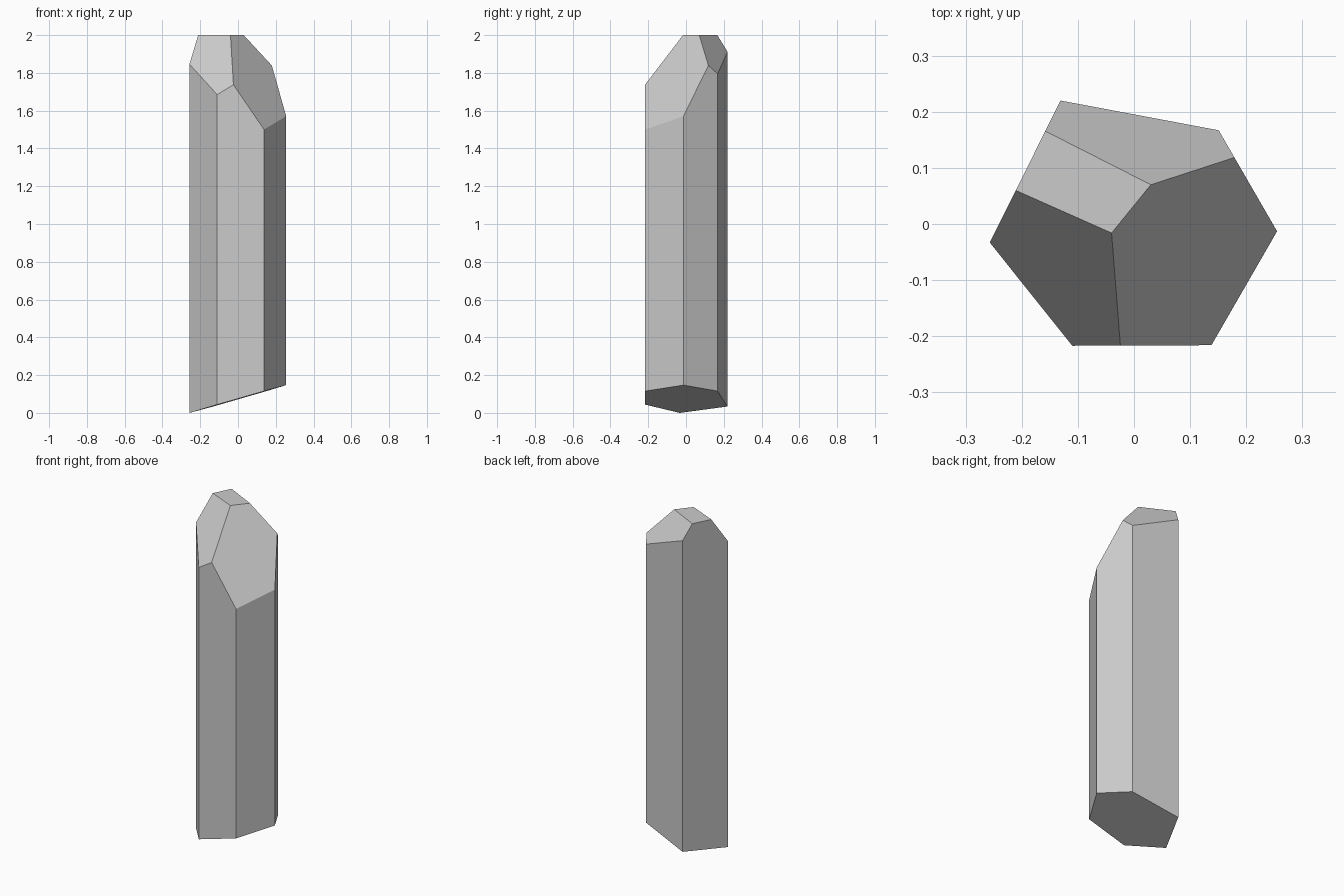
import bpy, bmesh
from mathutils import Vector

if "Cube" in bpy.data.objects:
    bpy.data.objects.remove(bpy.data.objects["Cube"])

# Six-sided crystal shaft outline (x, y)
OUTLINE = [(-0.257, -0.033), (-0.11, -0.217), (0.138, -0.216),
           (0.255, -0.013), (0.151, 0.167), (-0.131, 0.22)]

# Each cut is a plane through three points, plus a flag for which side is removed
CUTS = [
    # front-left tip facet
    ((-0.211, 0.06, 2), (-0.04, -0.016, 2), (-0.11, -0.217, 1.685), True),
    # front-right tip facet
    ((-0.04, -0.016, 2), (0.03, 0.07, 2), (0.138, -0.216, 1.50), True),
    # back tip facet
    ((-0.157, 0.165, 2), (0.03, 0.07, 2), (0.151, 0.167, 1.795), True),
    # slanted base
    ((-0.257, -0.033, 0), (0.255, -0.013, 0.147), (-0.11, -0.217, 0.044), False),
]


def cut(bm, a, b, c, above):
    a, b, c = Vector(a), Vector(b), Vector(c)
    n = (b - a).cross(c - a).normalized()
    if (n.z > 0) != above:
        n.negate()
    geom = bm.verts[:] + bm.edges[:] + bm.faces[:]
    res = bmesh.ops.bisect_plane(bm, geom=geom, dist=1e-5, plane_co=a,
                                 plane_no=n, clear_outer=True)
    edges = [e for e in res["geom_cut"] if isinstance(e, bmesh.types.BMEdge)]
    bmesh.ops.contextual_create(bm, geom=edges)


# Shaft
bm = bmesh.new()
base = bm.faces.new([bm.verts.new((x, y, 0)) for x, y in OUTLINE])
top = bmesh.ops.extrude_face_region(bm, geom=[base], use_keep_orig=True)
bmesh.ops.translate(bm, vec=(0, 0, 2),
                    verts=[v for v in top["geom"] if isinstance(v, bmesh.types.BMVert)])

# Tip facets and base
for args in CUTS:
    cut(bm, *args)
bmesh.ops.remove_doubles(bm, verts=bm.verts[:], dist=1e-4)
bmesh.ops.recalc_face_normals(bm, faces=bm.faces[:])

mesh = bpy.data.meshes.new("crystal")
bm.to_mesh(mesh)
bm.free()
bpy.context.collection.objects.link(bpy.data.objects.new("crystal", mesh))
